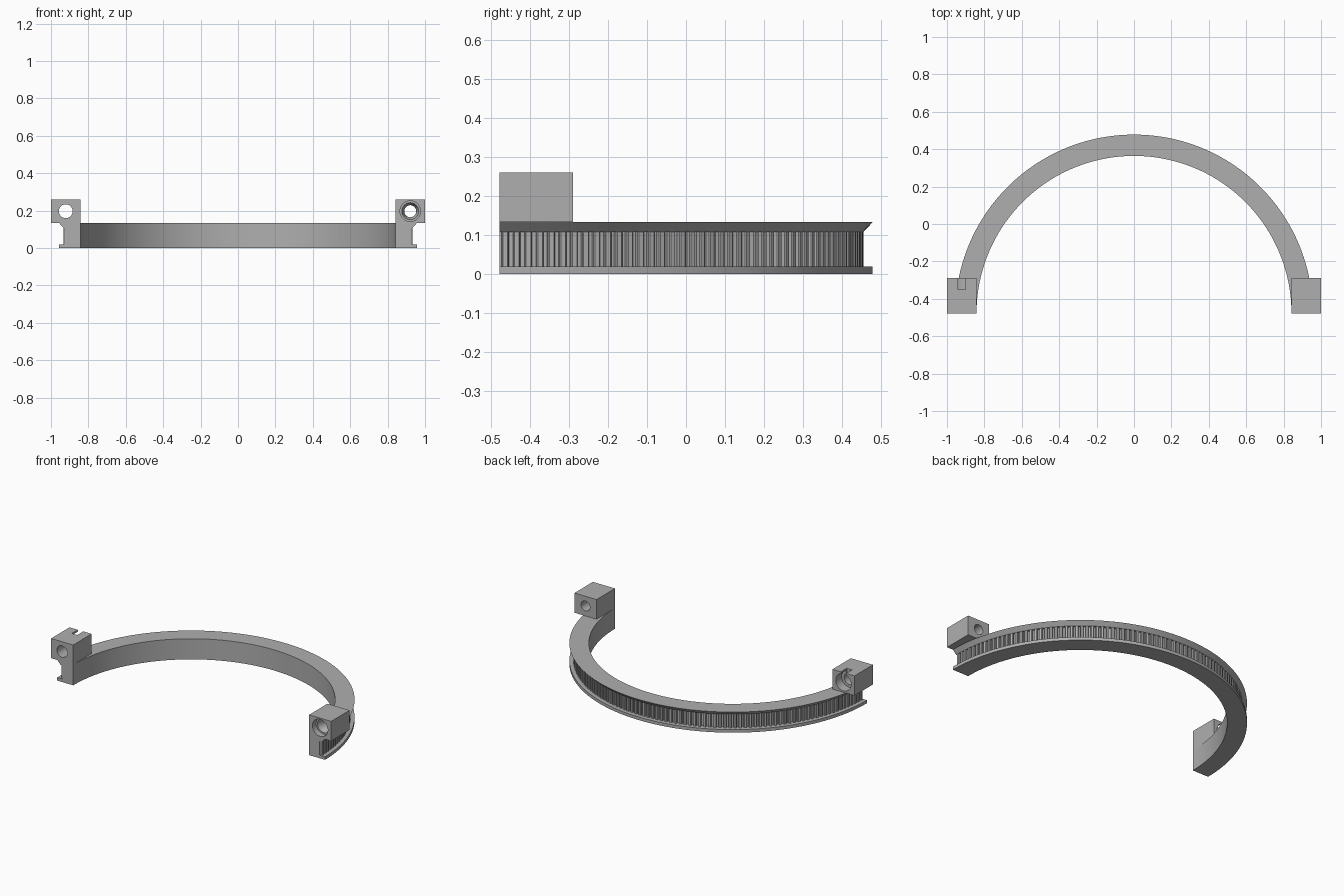
import bpy, bmesh, math
from mathutils import Matrix, Vector

cube = bpy.data.objects.get("Cube")
if cube:
    bpy.data.objects.remove(cube, do_unlink=True)

CENTRE_Y = -0.478          # centre of the half ring
R_IN, R_ROOT, R_TIP, R_OUT = 0.842, 0.918, 0.932, 0.956
Z_LOW, Z_HIGH, Z_TOP, Z_BLOCK = 0.02, 0.108, 0.133, 0.26
TEETH, STEPS = 98, 128
HOLE_X, HOLE_Z = 0.921, 0.197
BLOCK_BACK = -0.29

grey = bpy.data.materials.new("plain grey")
grey.use_nodes = True
colour = (0.43, 0.43, 0.43, 1)
grey.diffuse_color = colour
bsdf = next(n for n in grey.node_tree.nodes if n.type == 'BSDF_PRINCIPLED')
bsdf.inputs["Base Color"].default_value = colour


def make(name, bm, smooth=True):
    bmesh.ops.recalc_face_normals(bm, faces=bm.faces)
    mesh = bpy.data.meshes.new(name)
    bm.to_mesh(mesh)
    bm.free()
    mesh.materials.append(grey)
    obj = bpy.data.objects.new(name, mesh)
    bpy.context.collection.objects.link(obj)
    if smooth:
        bpy.ops.object.select_all(action='DESELECT')
        obj.select_set(True)
        bpy.context.view_layer.objects.active = obj
        bpy.ops.object.shade_smooth_by_angle(angle=math.radians(25))
    return obj


def polar(r, a, z):
    return (r * math.cos(a), CENTRE_Y + r * math.sin(a), z)


def box(lo, hi):
    bm = bmesh.new()
    lo, hi = Vector(lo), Vector(hi)
    bmesh.ops.create_cube(bm, size=1, matrix=Matrix.Translation((lo + hi) / 2)
                          @ Matrix.Diagonal((*(hi - lo), 1)))
    return bm


def bore(x, y0, y1, r0, r1):
    """Cylinder or cone along y, radius r0 at y0 and r1 at y1."""
    bm = bmesh.new()
    place = (Matrix.Translation((x, (y0 + y1) / 2, HOLE_Z))
             @ Matrix.Rotation(-math.pi / 2, 4, 'X'))
    bmesh.ops.create_cone(bm, cap_ends=True, segments=40, radius1=r0,
                          radius2=r1, depth=y1 - y0, matrix=place)
    return bm


def cut(obj, cutter_bm):
    cutter = make("cutter", cutter_bm, False)
    cutter.hide_render = True
    mod = obj.modifiers.new("cut", 'BOOLEAN')
    mod.operation, mod.solver, mod.object = 'DIFFERENCE', 'EXACT', cutter
    bpy.context.view_layer.objects.active = obj
    bpy.ops.object.modifier_apply(modifier=mod.name)
    bpy.data.objects.remove(cutter, do_unlink=True)


# Half ring with lower flange, belt groove and bevelled upper flange
profile = [(R_IN, 0), (R_OUT, 0), (R_OUT, Z_LOW), (R_ROOT, Z_LOW),
           (R_ROOT, Z_HIGH), (R_TIP, Z_HIGH), (R_OUT, Z_TOP), (R_IN, Z_TOP)]
bm = bmesh.new()
rings = [[bm.verts.new(polar(r, math.pi * i / STEPS, z)) for r, z in profile]
         for i in range(STEPS + 1)]
for a, b in zip(rings, rings[1:]):
    for k in range(len(profile)):
        j = (k + 1) % len(profile)
        bm.faces.new((a[k], a[j], b[j], b[k]))
bm.faces.new(rings[0])
bm.faces.new(rings[-1])
make("half_ring", bm)

# Belt teeth standing in the groove
bm = bmesh.new()
pitch = math.pi / TEETH
for i in range(TEETH):
    mid = (i + 0.5) * pitch
    outline = [(R_ROOT - 0.004, -0.34), (R_TIP - 0.003, -0.29), (R_TIP, -0.2),
               (R_TIP, 0.2), (R_TIP - 0.003, 0.29), (R_ROOT - 0.004, 0.34)]
    low, high = [[bm.verts.new(polar(r, mid + t * pitch, z)) for r, t in outline]
                 for z in (Z_LOW, Z_HIGH)]
    for k in range(len(outline)):
        j = (k + 1) % len(outline)
        bm.faces.new((low[k], low[j], high[j], high[k]))
make("belt_teeth", bm, False)

# Clamp blocks at both ends of the ring
for name, side in (("right_clamp_block", -1), ("left_clamp_block", 1)):
    xs = sorted((side * R_IN, side * 1.0))
    block = make(name, box((xs[0], CENTRE_Y, Z_TOP), (xs[1], BLOCK_BACK, Z_BLOCK)), False)
    x = side * HOLE_X
    if side < 0:
        # Through hole, round pocket at the back and open slot above it
        cut(block, bore(x, -0.6, -0.2, 0.037, 0.037))
        cut(block, bore(x, -0.35, -0.2, 0.055, 0.055))
        cut(block, box((x - 0.019, -0.351, HOLE_Z), (x + 0.019, -0.2, 0.3)))
    else:
        # Through hole with a stepped, tapered screw seat at the front
        cut(block, bore(x, -0.6, -0.2, 0.032, 0.032))
        cut(block, bore(x, -0.6, -0.44, 0.055, 0.055))
        cut(block, bore(x, -0.445, -0.40, 0.047, 0.032))
    bpy.ops.object.select_all(action='DESELECT')
    block.select_set(True)
    bpy.context.view_layer.objects.active = block
    bpy.ops.object.shade_smooth_by_angle(angle=math.radians(25))
